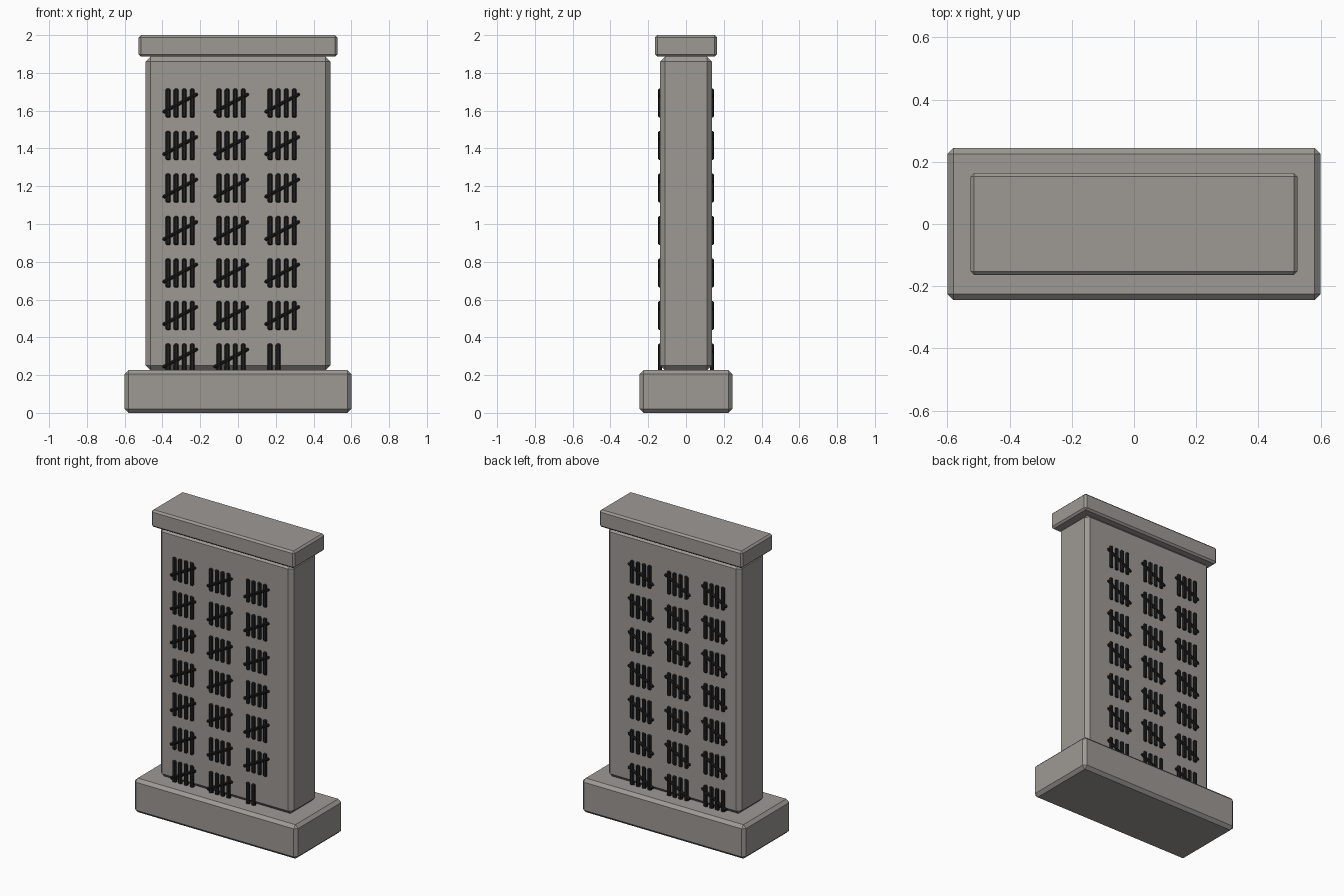
import bpy, bmesh
from math import radians
from mathutils import Matrix, Vector

cube = bpy.data.objects.get("Cube")
if cube:
    bpy.data.objects.remove(cube, do_unlink=True)


def make_material(name, color):
    mat = bpy.data.materials.new(name)
    mat.use_nodes = True
    mat.diffuse_color = color
    bsdf = next(n for n in mat.node_tree.nodes if n.type == 'BSDF_PRINCIPLED')
    bsdf.inputs["Base Color"].default_value = color
    return mat


stone = make_material("warm grey stone", (0.34, 0.32, 0.30, 1))
ink = make_material("charcoal black", (0.014, 0.014, 0.015, 1))


def finish(bm, name, mat, bevel):
    mesh = bpy.data.meshes.new(name)
    bm.to_mesh(mesh)
    bm.free()
    mesh.materials.append(mat)
    obj = bpy.data.objects.new(name, mesh)
    bpy.context.collection.objects.link(obj)
    mod = obj.modifiers.new("chamfer", 'BEVEL')
    mod.width = bevel
    mod.segments = 1
    mod.limit_method = 'ANGLE'
    return obj


def add_box(bm, center, size, tilt=0):
    matrix = (Matrix.Translation(center) @ Matrix.Rotation(radians(tilt), 4, 'Y')
              @ Matrix.Diagonal((*size, 1)))
    bmesh.ops.create_cube(bm, size=1, matrix=matrix)


# Stone blocks: half width, half depth, bottom, top, chamfer
blocks = {
    "plinth": (0.60, 0.245, 0, 0.226, 0.02),
    "slab": (0.49, 0.137, 0.226, 1.886, 0.026),
    "cap": (0.526, 0.164, 1.886, 2, 0.012),
}
for name, (hx, hy, z0, z1, bevel) in blocks.items():
    bm = bmesh.new()
    add_box(bm, (0, 0, (z0 + z1) / 2), (2 * hx, 2 * hy, z1 - z0))
    finish(bm, name, stone, bevel)

# Tally marks: groups of four strokes and a slash, three columns of seven rows
FACE = 0.137
COLS, ROWS = 3, 7
for name, side in (("front_tally_marks", -1), ("back_tally_marks", 1)):
    bm = bmesh.new()
    y = side * FACE
    for row in range(ROWS):
        for col in range(COLS):
            x = -0.306 + col * 0.27
            z = 1.64 - row * 0.225
            unfinished = side < 0 and row == ROWS - 1 and col == COLS - 1
            for i in range(2 if unfinished else 4):
                add_box(bm, (x + (i - 1.5) * 0.0425, y, z), (0.026, 0.022, 0.153))
            if not unfinished:
                add_box(bm, (x, y, z), (0.21, 0.025, 0.018), -28)
    finish(bm, name, ink, 0.006)
